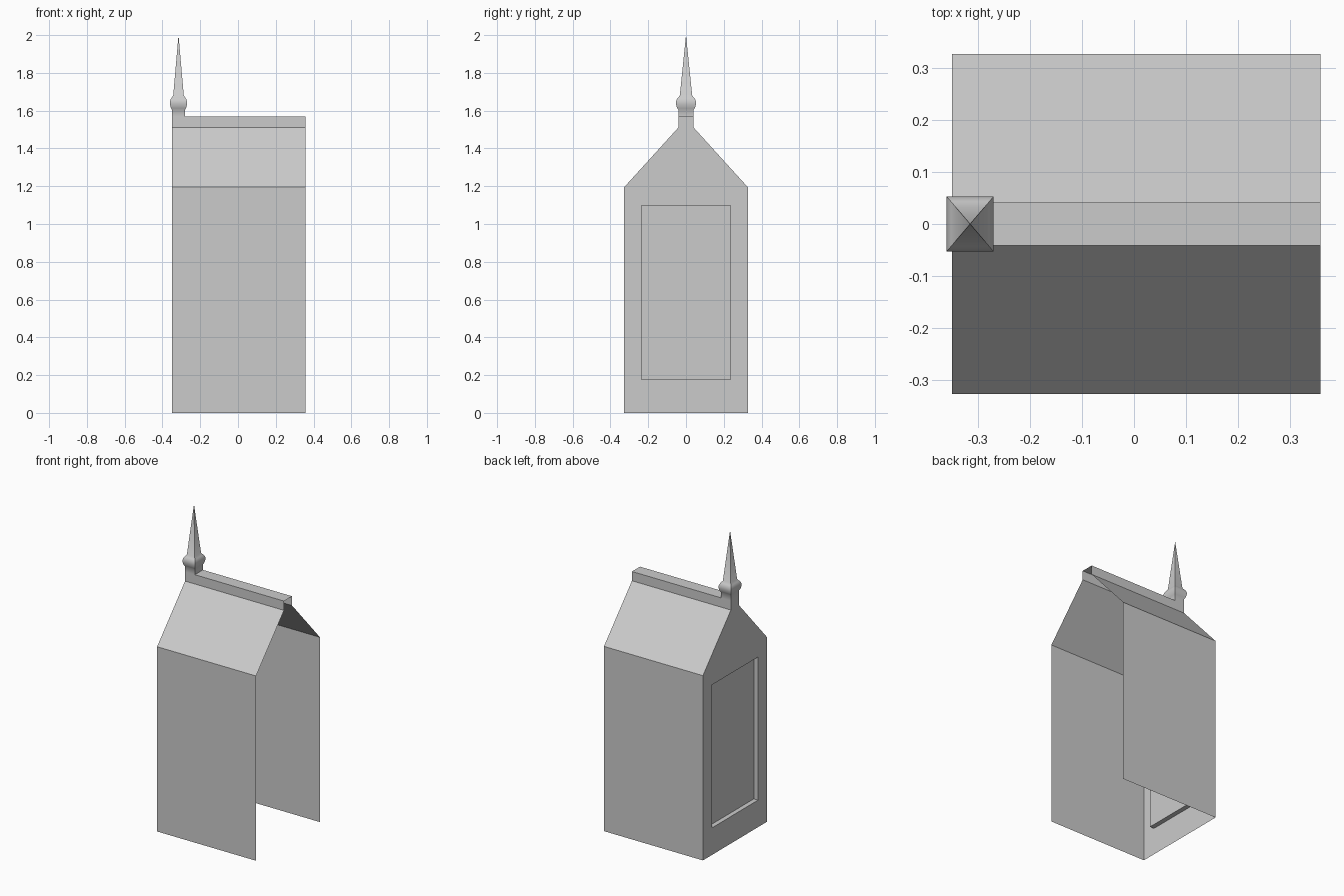
import bpy, bmesh

if "Cube" in bpy.data.objects:
    bpy.data.objects.remove(bpy.data.objects["Cube"])


def finish(bm, name):
    bmesh.ops.remove_doubles(bm, verts=bm.verts, dist=1e-5)
    bmesh.ops.recalc_face_normals(bm, faces=bm.faces)
    me = bpy.data.meshes.new(name)
    bm.to_mesh(me)
    bm.free()
    ob = bpy.data.objects.new(name, me)
    bpy.context.collection.objects.link(ob)
    return ob


def face(bm, pts):
    return bm.faces.new([bm.verts.new(p) for p in pts])


def rect(x, hy, z0, z1):
    return [(x, -hy, z0), (x, hy, z0), (x, hy, z1), (x, -hy, z1)]


def band(bm, a, b):
    for i in range(4):
        j = (i + 1) % 4
        face(bm, [a[i], a[j], b[j], b[i]])


X0, X1 = -0.35, 0.358
PX, PY = 0.035, 0.041      # half size of the spire post
EAVE, NECK, RIDGE = 1.195, 1.51, 1.57
HALF = 0.327

# House shell: open at the bottom and on the +x end
bm = bmesh.new()
half = [(HALF, 0), (HALF, EAVE), (PY, NECK), (PY, RIDGE)]
for s in (-1, 1):
    for (y0, z0), (y1, z1) in zip(half, half[1:]):
        face(bm, [(X0, s * y0, z0), (X1, s * y0, z0), (X1, s * y1, z1), (X0, s * y1, z1)])
# ridge top stops at the spire post
xp = X0 + 2 * PX
face(bm, [(xp, -PY, RIDGE), (X1, -PY, RIDGE), (X1, PY, RIDGE), (xp, PY, RIDGE)])
# gable end with recessed panel
outer = rect(X0, HALF, 0, EAVE)
inner = rect(X0, 0.236, 0.175, 1.10)
back = rect(X0 + 0.03, 0.236, 0.175, 1.10)
band(bm, outer, inner)
band(bm, inner, back)
face(bm, back)
face(bm, [(X0, y, z) for y, z in half[1:]] + [(X0, -y, z) for y, z in reversed(half[1:])])
finish(bm, "house_shell")

# Spire: square post, rounded collar and pointed needle
profile = [(1.0, RIDGE), (1.0, 1.605), (1.12, 1.612), (1.22, 1.623), (1.29, 1.636),
           (1.29, 1.647), (1.21, 1.659), (1.05, 1.668), (0.8, 1.68)]
bm = bmesh.new()
cx = X0 + PX
rings = [[(cx + sx * PX * k, sy * PY * k, z) for sx, sy in ((-1, -1), (1, -1), (1, 1), (-1, 1))]
         for k, z in profile]
for a, b in zip(rings, rings[1:]):
    band(bm, a, b)
for i in range(4):
    face(bm, [rings[-1][i], rings[-1][(i + 1) % 4], (cx, 0, 2.0)])
spire = finish(bm, "ridge_spire")
bpy.context.view_layer.objects.active = spire
spire.select_set(True)
bpy.ops.object.shade_smooth_by_angle(angle=0.7)
